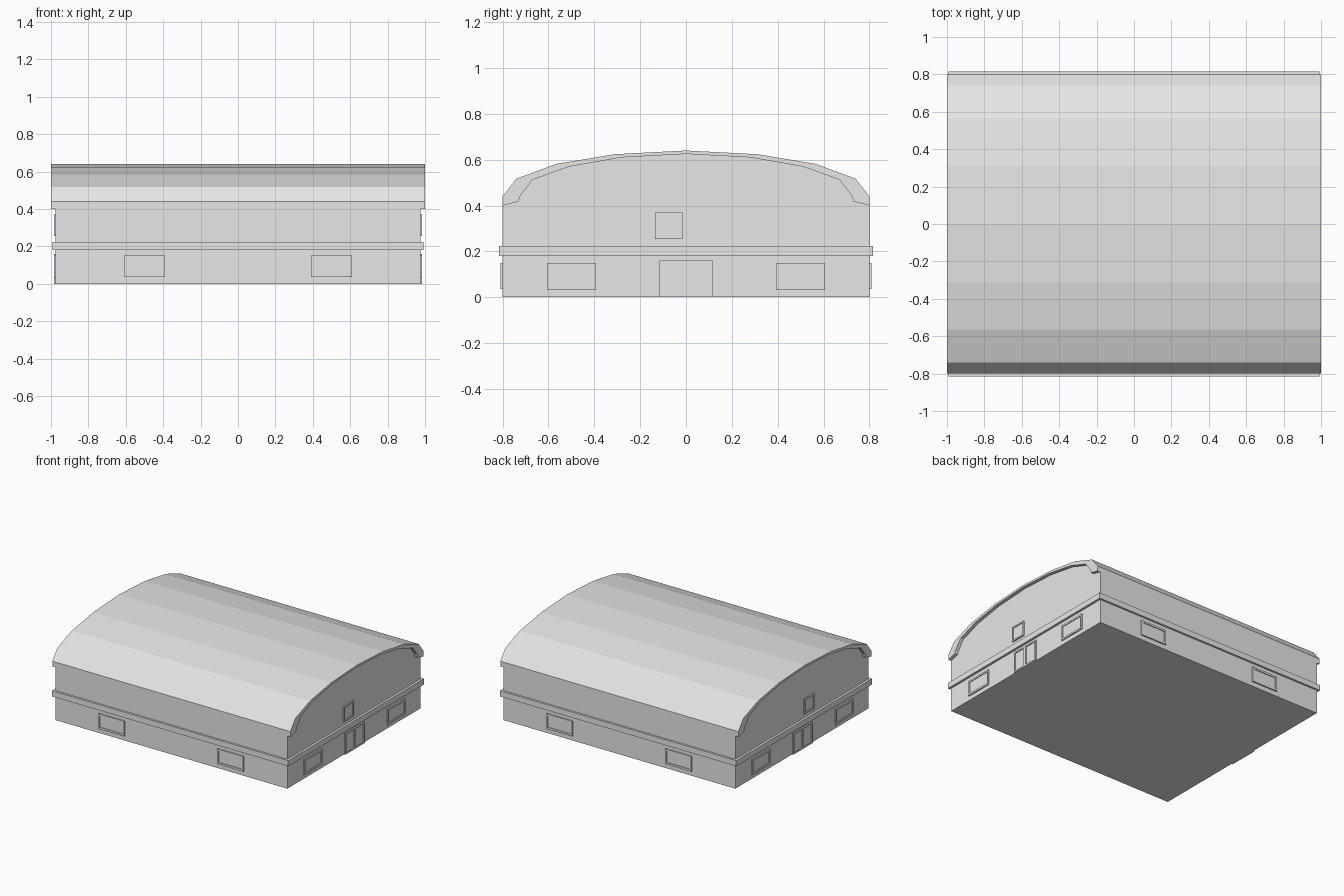
import bpy, bmesh
from math import pi, sin, cos

cube = bpy.data.objects.get("Cube")
if cube:
    bpy.data.objects.remove(cube, do_unlink=True)

grey = bpy.data.materials.new("plain_grey")
grey.use_nodes = True
grey.diffuse_color = (0.8, 0.8, 0.8, 1)
grey.node_tree.nodes["Principled BSDF"].inputs["Base Color"].default_value = (0.8, 0.8, 0.8, 1)


def finish(name, bm):
    bmesh.ops.recalc_face_normals(bm, faces=bm.faces[:])
    mesh = bpy.data.meshes.new(name)
    bm.to_mesh(mesh)
    bm.free()
    mesh.materials.append(grey)
    obj = bpy.data.objects.new(name, mesh)
    bpy.context.collection.objects.link(obj)
    return obj


def extrude_along_x(name, profile, half_length):
    """Closed (y, z) profile swept from -half_length to +half_length."""
    bm = bmesh.new()
    face = bm.faces.new([bm.verts.new((-half_length, y, z)) for y, z in profile])
    swept = bmesh.ops.extrude_face_region(bm, geom=[face])["geom"]
    verts = [v for v in swept if isinstance(v, bmesh.types.BMVert)]
    bmesh.ops.translate(bm, verts=verts, vec=(2 * half_length, 0, 0))
    return finish(name, bm)


def mirrored(half):
    """Complete a half profile that runs from the -y eave to the ridge."""
    return half + [(-y, z) for y, z in reversed(half[:-1])]


def box(name, size, center_z):
    bm = bmesh.new()
    bmesh.ops.create_cube(bm, size=1)
    bmesh.ops.scale(bm, verts=bm.verts, vec=size)
    bmesh.ops.translate(bm, verts=bm.verts, vec=(0, 0, center_z))
    return finish(name, bm)


def panel(name, along, z0, z1, width, wall, turn, rim, leaves=1):
    """Raised frame with recessed panes; turn rotates it from the front wall."""
    bm = bmesh.new()
    depth = 0.01
    bmesh.ops.create_cube(bm, size=1)
    bmesh.ops.scale(bm, verts=bm.verts, vec=(width, depth * 2, z1 - z0))
    if leaves == 2:
        bmesh.ops.bisect_plane(bm, geom=bm.verts[:] + bm.edges[:] + bm.faces[:],
                               plane_co=(0, 0, 0), plane_no=(1, 0, 0))
    bm.normal_update()
    outer = [f for f in bm.faces if f.normal.y < -0.9]
    bmesh.ops.inset_individual(bm, faces=outer, thickness=rim)
    panes = bmesh.ops.extrude_discrete_faces(bm, faces=outer)["faces"]
    for pane in panes:
        bmesh.ops.translate(bm, verts=pane.verts, vec=(0, depth * 0.6, 0))
    obj = finish(name, bm)
    obj.rotation_euler.z = turn
    obj.location = (along * cos(turn) + wall * sin(turn),
                    along * sin(turn) - wall * cos(turn), (z0 + z1) / 2)


# Walls with arched gables, and the faceted roof shell over them
outer_arch = [(-0.8, 0.44), (-0.74, 0.517), (-0.565, 0.582), (-0.31, 0.624), (0, 0.64)]
inner_arch = [(-0.8, 0.40), (-0.73, 0.418), (-0.725, 0.44), (-0.67, 0.512),
              (-0.51, 0.57), (-0.28, 0.61), (0, 0.625)]
extrude_along_x("walls", [(0.8, 0), (-0.8, 0)] + mirrored(inner_arch), 0.975)
extrude_along_x("roof", mirrored(outer_arch) + mirrored(inner_arch)[::-1], 1.0)

# Stringcourse around the walls
box("wall_band", (1.985, 1.63, 0.043), 0.202)

# Windows on the long walls
for side, turn in (("front", 0), ("back", pi)):
    for u in (-0.5, 0.5):
        panel(side + "_window", u, 0.035, 0.15, 0.22, 0.8, turn, 0.02)

# Windows, double door and loft hatch on the gable walls
for side, turn, s in (("left", pi / 2, 1), ("right", -pi / 2, -1)):
    for u in (-0.5, 0.5):
        panel(side + "_window", u, 0.032, 0.15, 0.215, 0.975, turn, 0.02)
    panel(side + "_double_door", 0, 0.0, 0.16, 0.23, 0.975, turn, 0.015, leaves=2)
    panel(side + "_loft_hatch", -0.075 * s, 0.255, 0.37, 0.12, 0.975, turn, 0.015)
